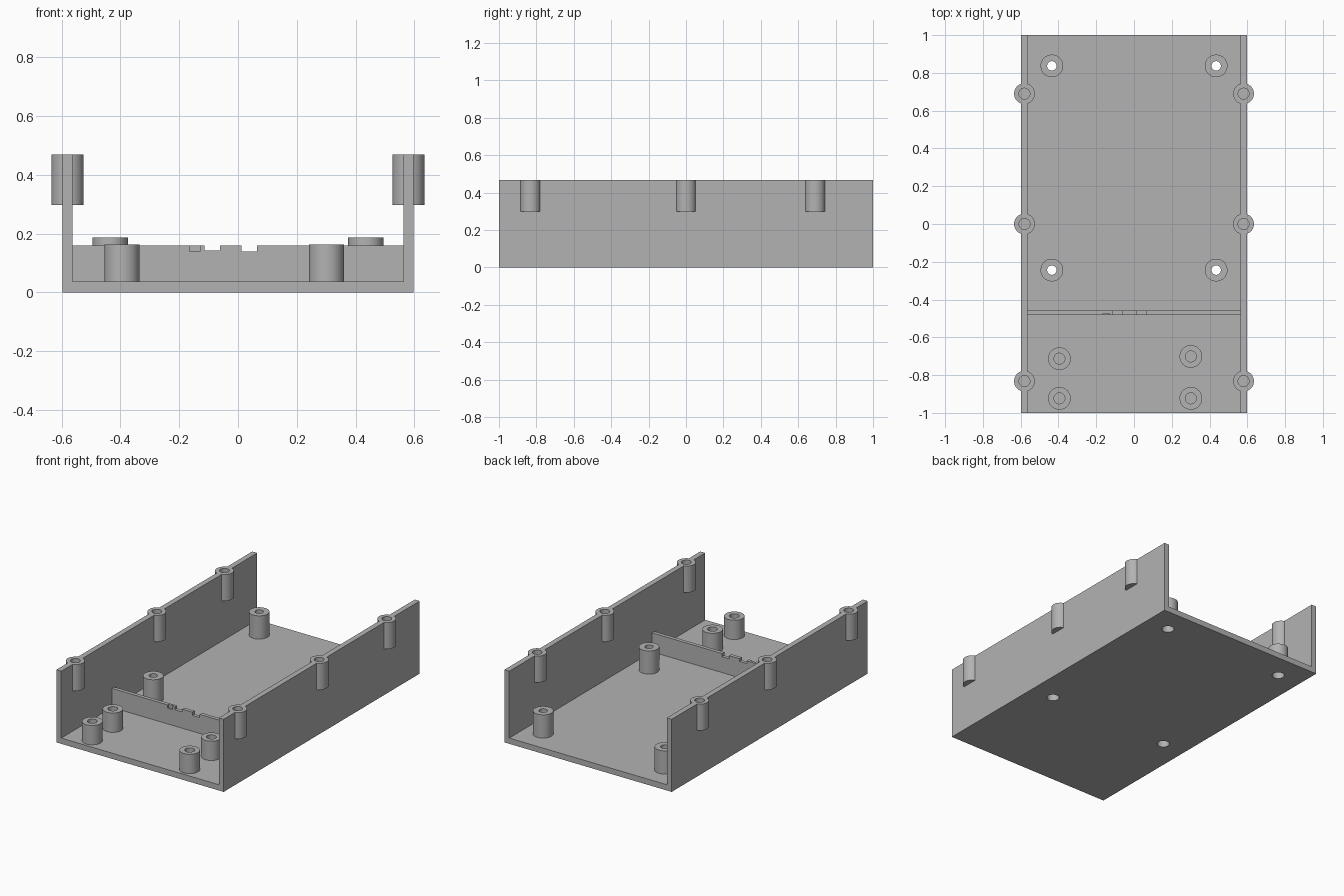
import bpy, bmesh, math

cube = bpy.data.objects.get("Cube")
if cube:
    bpy.data.objects.remove(cube, do_unlink=True)

# Main sizes
HALF_W, HALF_L, HEIGHT = 0.598, 1.0, 0.469
WALL, FLOOR = 0.035, 0.037
INNER = HALF_W - WALL
BOSS_R, POST_R, SCREW_R = 0.055, 0.06, 0.029
THROUGH_R, RECESS_R = 0.025, 0.037

grey = bpy.data.materials.new("plain grey")
colour = (0.45, 0.45, 0.45, 1)
grey.diffuse_color = colour
grey.use_nodes = True
grey.node_tree.nodes["Principled BSDF"].inputs["Base Color"].default_value = colour


def finish(name, bm):
    """Turn a bmesh into a grey object."""
    bmesh.ops.recalc_face_normals(bm, faces=bm.faces)
    mesh = bpy.data.meshes.new(name)
    bm.to_mesh(mesh)
    bm.free()
    mesh.materials.append(grey)
    obj = bpy.data.objects.new(name, mesh)
    bpy.context.collection.objects.link(obj)
    return obj


def extrude_y(name, outline, y0, y1):
    """Extrude an x-z outline from y0 to y1."""
    bm = bmesh.new()
    face = bm.faces.new([bm.verts.new((x, y0, z)) for x, z in outline])
    out = bmesh.ops.extrude_face_region(bm, geom=[face])
    moved = [v for v in out["geom"] if isinstance(v, bmesh.types.BMVert)]
    bmesh.ops.translate(bm, verts=moved, vec=(0, y1 - y0, 0))
    return finish(name, bm)


def box(name, x0, x1, y0, y1, z0, z1):
    return extrude_y(name, [(x0, z0), (x1, z0), (x1, z1), (x0, z1)], y0, y1)


def lathe(name, profile, x, y, closed=False):
    """Spin an (r, z) profile about a vertical axis at x, y."""
    bm = bmesh.new()
    verts = [bm.verts.new((r, 0, z)) for r, z in profile]
    pairs = list(zip(verts, verts[1:]))
    if closed:
        pairs.append((verts[-1], verts[0]))
    edges = [bm.edges.new(p) for p in pairs]
    bmesh.ops.spin(bm, geom=verts + edges, cent=(0, 0, 0), axis=(0, 0, 1),
                   angle=math.tau, steps=48)
    bmesh.ops.remove_doubles(bm, verts=bm.verts, dist=0.0001)
    obj = finish(name, bm)
    obj.location = (x, y, 0)
    smooth(obj)
    return obj


def rod(name, r, z0, z1, x, y):
    return lathe(name, [(0, z0), (r, z0), (r, z1), (0, z1)], x, y)


def smooth(obj):
    bpy.ops.object.select_all(action='DESELECT')
    obj.select_set(True)
    bpy.context.view_layer.objects.active = obj
    bpy.ops.object.shade_smooth_by_angle(angle=math.radians(35))


def cut(obj, cutters):
    """Subtract the cutters from obj, then discard them."""
    for c in cutters:
        c.hide_render = True
        mod = obj.modifiers.new("cut", 'BOOLEAN')
        mod.operation, mod.solver, mod.object = 'DIFFERENCE', 'EXACT', c
    bpy.context.view_layer.update()
    bpy.context.view_layer.objects.active = obj
    for mod in list(obj.modifiers):
        bpy.ops.object.modifier_apply(modifier=mod.name)
    for c in cutters:
        bpy.data.objects.remove(c, do_unlink=True)
    smooth(obj)


def blind_post(name, r, z0, z1, hole_floor, x, y):
    """Solid post with a screw hole in its top."""
    return lathe(name, [(0, hole_floor), (SCREW_R, hole_floor), (SCREW_R, z1),
                        (r, z1), (r, z0), (0, z0)], x, y)


# Tray: floor and two side walls, open at both ends
half = [(HALF_W, 0), (HALF_W, HEIGHT), (INNER, HEIGHT), (INNER, FLOOR)]
tray = extrude_y("tray", half + [(-x, z) for x, z in reversed(half)],
                 -HALF_L, HALF_L)
cutters = []

# Lid screw bosses set into the wall tops
BOSS_Z = 0.298
for side, sx in (("left", 1), ("right", -1)):
    for place, y in (("front", -0.832), ("middle", 0), ("back", 0.69)):
        x = sx * 0.58
        blind_post(f"{side}_{place}_boss", BOSS_R, BOSS_Z, HEIGHT, 0.32, x, y)
        cutters.append(rod("boss_cutter", BOSS_R, BOSS_Z, HEIGHT + 0.1, x, y))

# Tall mounting posts, drilled through, with a recess below for the screw head
POST_TOP, RECESS_TOP = 0.187, 0.1
for side, sx in (("left", 1), ("right", -1)):
    for place, y in (("middle", -0.244), ("back", 0.837)):
        x = sx * 0.435
        lathe(f"{side}_{place}_post",
              [(RECESS_R, FLOOR), (POST_R, FLOOR), (POST_R, POST_TOP),
               (THROUGH_R, POST_TOP), (THROUGH_R, RECESS_TOP),
               (RECESS_R, RECESS_TOP)], x, y, closed=True)
        cutters.append(rod("hole_cutter", RECESS_R, -0.1, 0.1, x, y))
cut(tray, cutters)

# Shorter blind posts in the front bay
for name, x, y in (("right_inner", -0.395, -0.713), ("right_outer", -0.395, -0.923),
                   ("left_inner", 0.301, -0.701), ("left_outer", 0.301, -0.923)):
    blind_post(f"front_{name}_post", POST_R, FLOOR, 0.162, 0.045, x, y)

# Cross partition with cable notches along its top edge
Y0, Y1, TOP = -0.482, -0.458, 0.16
partition = box("partition", -INNER, INNER, Y0, Y1, FLOOR, TOP)
cut(partition, [
    box("notch", -0.114, -0.062, Y0 - 0.1, Y1 + 0.1, 0.142, 0.3),
    box("notch", 0.012, 0.064, Y0 - 0.1, Y1 + 0.1, 0.139, 0.3),
    box("notch", -0.165, -0.13, Y0 - 0.1, Y0 + 0.009, 0.139, 0.3),
])
